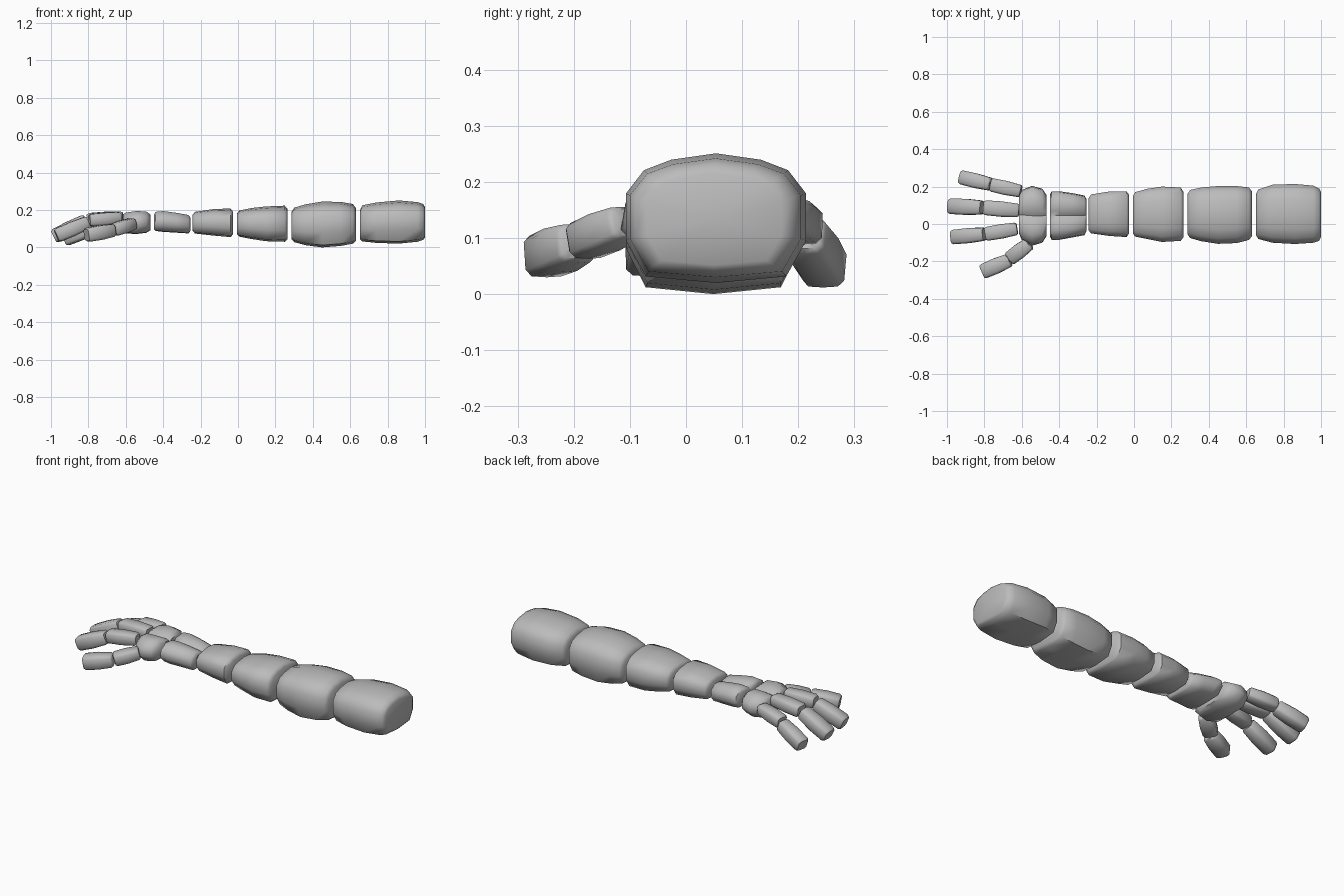
import bpy, bmesh, math
from mathutils import Vector

grey = bpy.data.materials.new("stone_grey")
grey.diffuse_color = (0.5, 0.5, 0.5, 1)

# Half cross-sections (side, up), from top centre down to bottom centre
RIDGED = [(0, 1), (0.5, 0.9), (0.8, 0.74), (1, 0.38), (1, -0.35), (0.78, -0.9), (0, -1)]
GROOVED = [(0, 0.62), (0.18, 0.9), (0.62, 1), (0.95, 0.5), (1, -0.25), (0.75, -0.9), (0, -0.95)]
BOXY = [(0, 1), (0.7, 0.95), (0.97, 0.65), (0.97, -0.65), (0.7, -0.95), (0, -1)]


def loft(name, half, rings):
    """Skin rings of (centre, side vector, up vector) and close both ends."""
    section = half + [(-a, b) for a, b in half[-2:0:-1]]
    bm = bmesh.new()
    loops = [[bm.verts.new(c + s * a + u * b) for a, b in section] for c, s, u in rings]
    n = len(section)
    for lo, hi in zip(loops, loops[1:]):
        for i in range(n):
            j = (i + 1) % n
            bm.faces.new((lo[i], lo[j], hi[j], hi[i]))
    for loop, ring in ((loops[0], rings[0]), (loops[-1], rings[-1])):
        tip = bm.verts.new(ring[0])
        for i in range(n):
            bm.faces.new((loop[i], loop[(i + 1) % n], tip))
    bmesh.ops.recalc_face_normals(bm, faces=bm.faces)
    mesh = bpy.data.meshes.new(name)
    bm.to_mesh(mesh)
    bm.free()
    mesh.materials.append(grey)
    obj = bpy.data.objects.new(name, mesh)
    bpy.context.collection.objects.link(obj)
    bpy.ops.object.select_all(action='DESELECT')
    obj.select_set(True)
    bpy.context.view_layer.objects.active = obj
    bpy.ops.object.shade_smooth_by_angle(angle=math.radians(55))


def block(name, half, stations):
    """Arm block from stations of (x, y min, y max, z min, z max)."""
    loft(name, half, [(Vector((x, (y0 + y1) / 2, (z0 + z1) / 2)),
                       Vector((0, (y1 - y0) / 2, 0)), Vector((0, 0, (z1 - z0) / 2)))
                      for x, y0, y1, z0, z1 in stations])


def phalanx(name, start, end, width, height):
    """Rounded finger bone between two points."""
    p, q = Vector(start), Vector(end)
    d = (q - p).normalized()
    side = d.cross(Vector((0, 0, 1))).normalized()
    up = side.cross(d)
    loft(name, BOXY, [(p.lerp(q, t), side * width / 2 * k, up * height / 2 * k)
                      for t, k in ((0, 0.72), (0.06, 0.88), (0.5, 1), (0.93, 0.96), (1, 0.8))])


# Arm blocks from shoulder to wrist
block("shoulder_block", RIDGED, [
    (0.652, -0.06, 0.16, 0.045, 0.20), (0.665, -0.08, 0.185, 0.032, 0.225),
    (0.74, -0.10, 0.21, 0.024, 0.24), (0.86, -0.107, 0.214, 0.02, 0.251),
    (0.96, -0.10, 0.205, 0.03, 0.242), (0.99, -0.09, 0.19, 0.04, 0.232),
    (1.0, -0.07, 0.17, 0.052, 0.215)])
block("upper_arm_block", RIDGED, [
    (0.286, -0.055, 0.16, 0.045, 0.19), (0.30, -0.075, 0.182, 0.028, 0.212),
    (0.36, -0.092, 0.195, 0.012, 0.23), (0.45, -0.106, 0.203, 0.0, 0.245),
    (0.55, -0.102, 0.203, 0.008, 0.243), (0.615, -0.085, 0.195, 0.02, 0.232),
    (0.63, -0.065, 0.175, 0.035, 0.21)])
block("elbow_block", RIDGED, [
    (-0.006, -0.05, 0.15, 0.072, 0.18), (0.006, -0.067, 0.17, 0.058, 0.197),
    (0.07, -0.08, 0.188, 0.045, 0.21), (0.15, -0.096, 0.20, 0.033, 0.219),
    (0.25, -0.09, 0.195, 0.03, 0.223), (0.265, -0.07, 0.17, 0.045, 0.205)])
block("forearm_block", RIDGED, [
    (-0.242, -0.035, 0.14, 0.088, 0.175), (-0.23, -0.05, 0.158, 0.074, 0.19),
    (-0.13, -0.064, 0.174, 0.063, 0.205), (-0.04, -0.07, 0.175, 0.055, 0.208),
    (-0.026, -0.05, 0.155, 0.07, 0.19)])
block("wrist_block", GROOVED, [
    (-0.45, -0.065, 0.155, 0.095, 0.175), (-0.44, -0.085, 0.175, 0.085, 0.19),
    (-0.40, -0.085, 0.175, 0.08, 0.194), (-0.33, -0.072, 0.165, 0.076, 0.185),
    (-0.265, -0.06, 0.152, 0.072, 0.173), (-0.255, -0.04, 0.135, 0.085, 0.16)])
block("palm", GROOVED, [
    (-0.615, -0.05, 0.15, 0.09, 0.175), (-0.60, -0.085, 0.182, 0.072, 0.186),
    (-0.545, -0.116, 0.204, 0.068, 0.194), (-0.49, -0.10, 0.188, 0.075, 0.192),
    (-0.468, -0.065, 0.155, 0.09, 0.175)])

# Fingers: base bone then tip bone
fingers = {
    "little_finger": ((-0.605, 0.175, 0.145), (-0.765, 0.21, 0.12),
                      (-0.765, 0.212, 0.108), (-0.925, 0.25, 0.043), 0.078),
    "middle_finger": ((-0.615, 0.072, 0.162), (-0.805, 0.088, 0.15),
                      (-0.812, 0.088, 0.145), (-0.985, 0.095, 0.058), 0.085),
    "index_finger": ((-0.625, -0.025, 0.158), (-0.795, -0.054, 0.145),
                     (-0.80, -0.054, 0.135), (-0.97, -0.07, 0.062), 0.08),
    "thumb": ((-0.56, -0.105, 0.128), (-0.665, -0.185, 0.093),
              (-0.665, -0.193, 0.092), (-0.81, -0.255, 0.066), 0.083),
}
for name, (a, b, c, d, width) in fingers.items():
    phalanx(name + "_base", a, b, width, 0.07)
    phalanx(name + "_tip", c, d, width * 1.04, 0.08)
